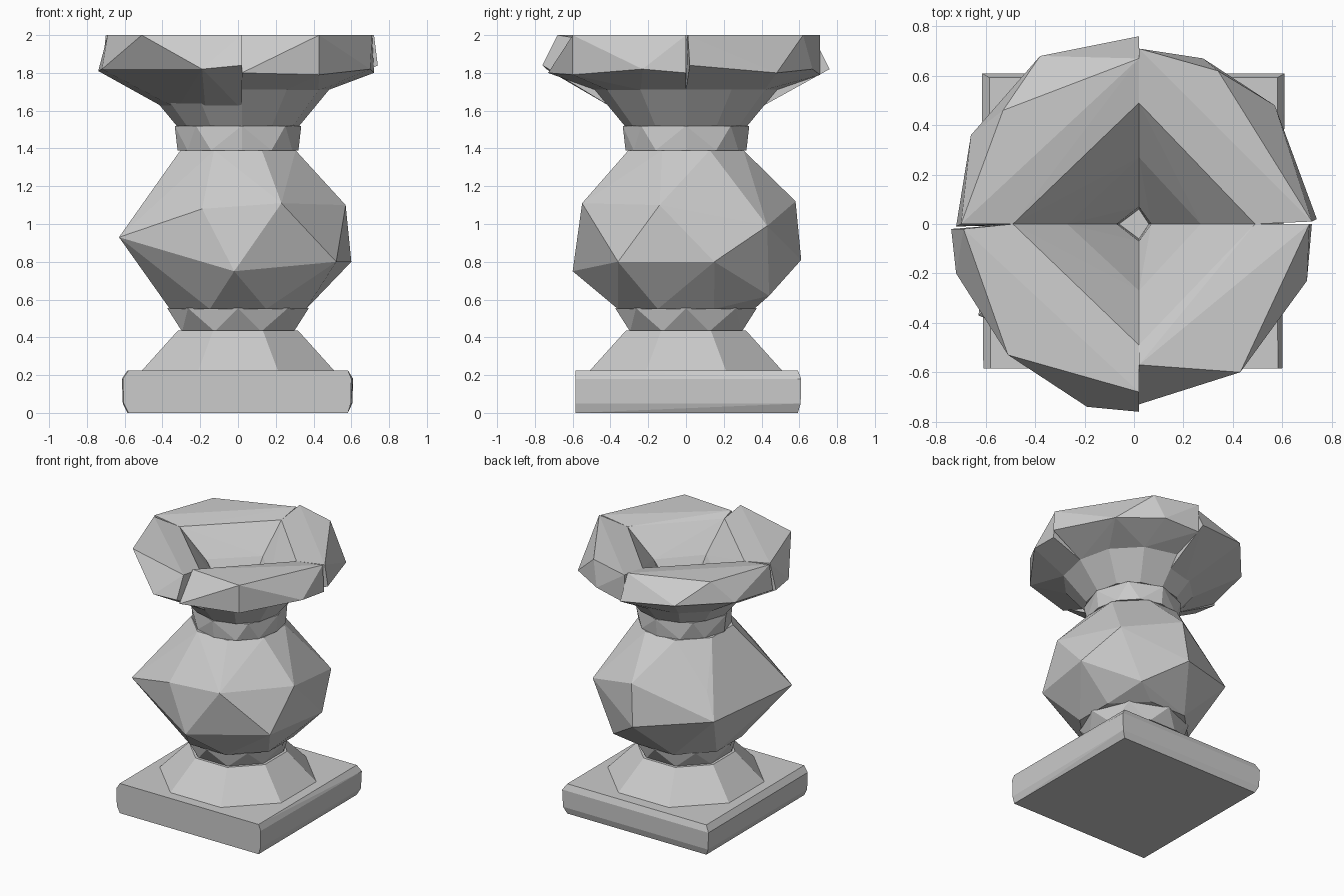
import bpy, bmesh
from math import sin, cos, pi

if "Cube" in bpy.data.objects:
    bpy.data.objects.remove(bpy.data.objects["Cube"])


def hull(name, pts):
    """Convex faceted solid around a handful of points."""
    bm = bmesh.new()
    for p in pts:
        bm.verts.new(p)
    res = bmesh.ops.convex_hull(bm, input=bm.verts)
    junk = {v for v in res["geom_interior"] + res["geom_unused"]
            if isinstance(v, bmesh.types.BMVert)}
    bmesh.ops.delete(bm, geom=list(junk), context='VERTS')
    bmesh.ops.dissolve_limit(bm, angle_limit=0.02, verts=bm.verts, edges=bm.edges)
    bmesh.ops.recalc_face_normals(bm, faces=bm.faces)
    me = bpy.data.meshes.new(name)
    bm.to_mesh(me)
    bm.free()
    ob = bpy.data.objects.new(name, me)
    bpy.context.collection.objects.link(ob)
    return ob


def ring(r, z, n=8, turn=0.0):
    return [(r * cos(2 * pi * (i + turn) / n), r * sin(2 * pi * (i + turn) / n), z)
            for i in range(n)]


def arc(r, z, q, n=3):
    """Points over one quarter turn, q = 0..3 counter-clockwise from +x.
    The seams on the y axis sit slightly to the right, at x = 0.02."""
    pts = []
    for i in range(n + 1):
        a = pi / 2 * (q + i / n)
        pts.append((r * cos(a) + .02 * abs(sin(a)), r * sin(a), z))
    return pts


# Square plinth: flat front, softened sides and back
plinth = []
for inset, z in ((.03, 0), (.005, .05), (0, .18), (.03, .225)):
    plinth += [(-.615 + inset, .61 - inset * .6, z), (.61 - inset, .61 - inset * .6, z),
               (-.61 + inset, -.585, z), (.60 - inset * .6, -.585, z)]
hull("plinth", plinth)

# Sloped foot and lower collar
hull("foot", ring(.55, .225, 8, .5) + ring(.345, .435, 8, .5))
hull("lower_collar", ring(.32, .43, 8, .5) + ring(.375, .555, 8))

# Faceted bulb body
hull("body", ring(.39, .55, 8, .5) + ring(.33, 1.39, 8, .5) + [
    (-.63, -.37, .93), (-.02, -.60, .75), (.23, -.55, 1.11), (-.19, -.55, 1.08),
    (.52, -.36, .80), (.60, .15, .80), (.57, -.14, 1.10), (.48, .43, .99),
    (.05, .58, 1.12), (.02, .61, .81), (-.50, .38, .90), (-.40, .32, 1.08),
    (.30, .44, .62)])

# Rim outlines, one irregular chunk per quarter
rims = [
    [(.02, .71, 2), (.34, .62, 2), (.72, .01, 2), (.28, .67, 1.82),
     (.57, .48, 1.8), (.74, .02, 1.84), (.02, .71, 1.79)],
    [(.02, .67, 2), (-.53, .46, 2), (-.70, 0, 2), (-.38, .68, 1.86),
     (.02, .76, 1.82), (-.66, .36, 1.84), (-.72, -.01, 1.81)],
    [(-.69, -.02, 2), (-.51, -.53, 2), (.02, -.68, 2), (-.74, -.02, 1.81),
     (-.72, -.20, 1.82), (-.19, -.74, 1.82), (.02, -.76, 1.84)],
    [(.02, -.57, 2), (.43, -.60, 2), (.71, 0, 2), (.70, -.23, 1.82),
     (.02, -.73, 1.8), (.43, -.60, 1.79), (.72, 0, 1.8)],
]
# Each quarter: rim chunk, flared throat and upper collar around the funnel
for q, outline in enumerate(rims):
    low = 1.61 if q in (1, 2) else 1.71
    under = arc(.38 if q in (1, 2) else .48, low, q)
    hull(f"rim_{q}", outline + under + arc(.49, 1.97, q, 1) + arc(.27, 1.78, q, 1))
    hull(f"throat_{q}", arc(.49, 1.72, q) + arc(.37, 1.61, q) + arc(.325, 1.52, q)
         + arc(.27, 1.78, q, 1) + arc(.07, 1.52, q, 1))
    hull(f"upper_collar_{q}", arc(.335, 1.52, q, 2) + arc(.32, 1.39, q)
         + arc(.07, 1.52, q, 1) + arc(.06, 1.39, q, 1))
